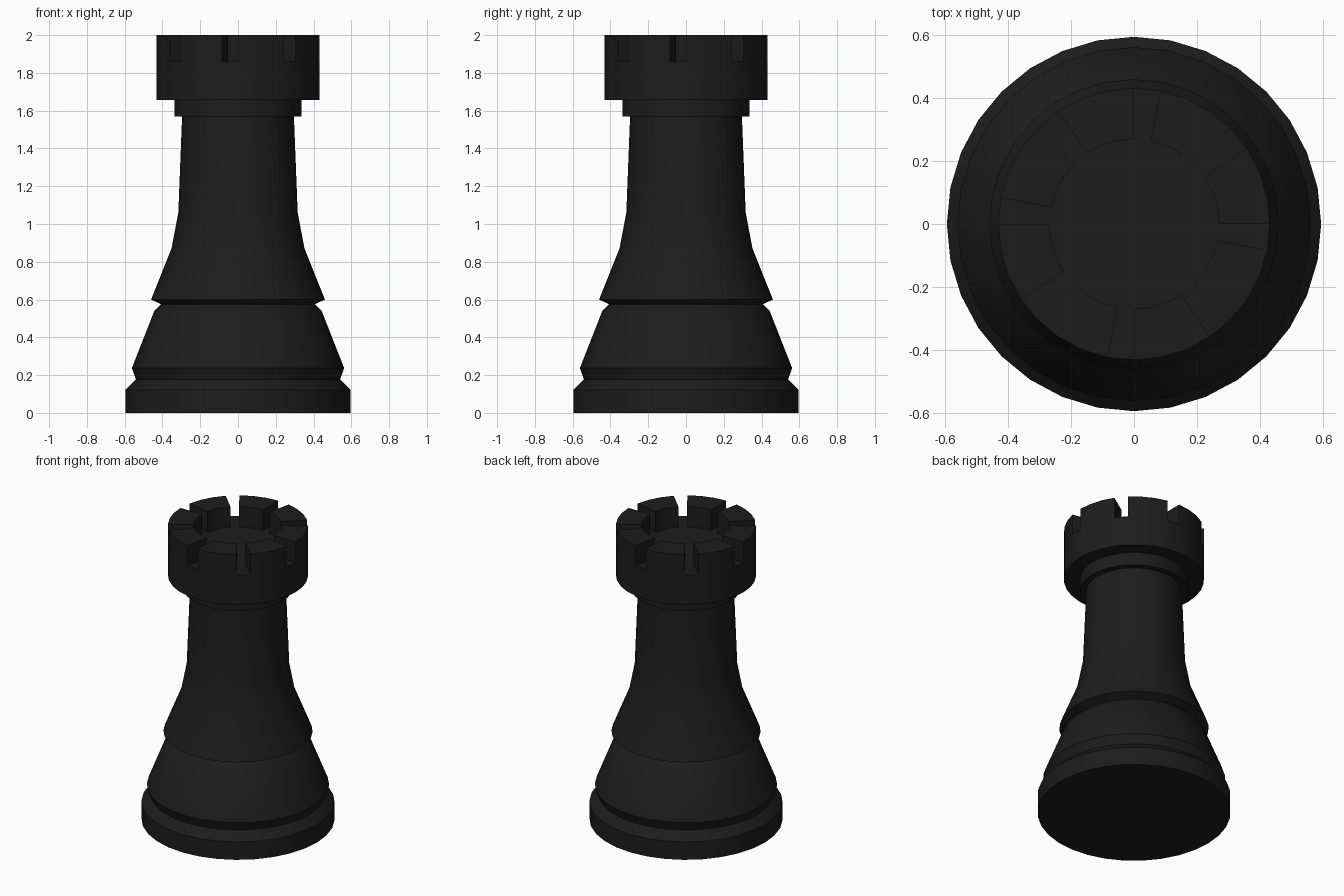
import bpy, bmesh, math

if "Cube" in bpy.data.objects:
    bpy.data.objects.remove(bpy.data.objects["Cube"])

SIDES = 32

black = bpy.data.materials.new("black")
black.diffuse_color = (0.012, 0.012, 0.012, 1)
black.use_nodes = True
black.node_tree.nodes["Principled BSDF"].inputs["Base Color"].default_value = black.diffuse_color


def lathe(bm, profile, cap_bottom, cap_top):
    """Spin (radius, z) points around z; returns the face bands."""
    rings = []
    for r, z in profile:
        rings.append([bm.verts.new((r * math.cos(math.tau * i / SIDES),
                                    r * math.sin(math.tau * i / SIDES), z))
                      for i in range(SIDES)])
    bands = []
    for a, b in zip(rings, rings[1:]):
        bands.append([bm.faces.new((a[i], a[(i + 1) % SIDES],
                                    b[(i + 1) % SIDES], b[i]))
                      for i in range(SIDES)])
    if cap_bottom:
        bm.faces.new(rings[0][::-1])
    if cap_top:
        bm.faces.new(rings[-1])
    return bands


def finish(bm, name):
    mesh = bpy.data.meshes.new(name)
    bm.to_mesh(mesh)
    bm.free()
    mesh.materials.append(black)
    obj = bpy.data.objects.new(name, mesh)
    bpy.context.collection.objects.link(obj)
    bpy.ops.object.select_all(action='DESELECT')
    obj.select_set(True)
    bpy.context.view_layer.objects.active = obj
    bpy.ops.object.shade_smooth_by_angle(angle=math.radians(30))
    return obj


# Foot, flared skirt, shaft and collar
bm = bmesh.new()
lathe(bm, [(0.595, 0), (0.595, 0.122), (0.54, 0.177), (0.562, 0.237),
           (0.443, 0.54), (0.407, 0.575), (0.46, 0.60), (0.352, 0.87),
           (0.316, 1.06), (0.296, 1.57), (0.335, 1.57), (0.335, 1.657)],
      True, False)
finish(bm, "tower_body")

# Crown: drum with a sunken floor and eight raised blocks
bm = bmesh.new()
bands = lathe(bm, [(0.335, 1.657), (0.432, 1.657), (0.432, 1.86),
                   (0.27, 1.86)], False, True)
blocks = [f for i, f in enumerate(bands[-1]) if i % 4 != 3]
raised = bmesh.ops.extrude_face_region(bm, geom=blocks)["geom"]
bmesh.ops.translate(bm, vec=(0, 0, 0.14),
                    verts=[g for g in raised if isinstance(g, bmesh.types.BMVert)])
# Remove any original faces left under the blocks
left = [f for f in blocks if f.is_valid]
if left:
    bmesh.ops.delete(bm, geom=left, context='FACES_ONLY')
finish(bm, "battlement_crown")
